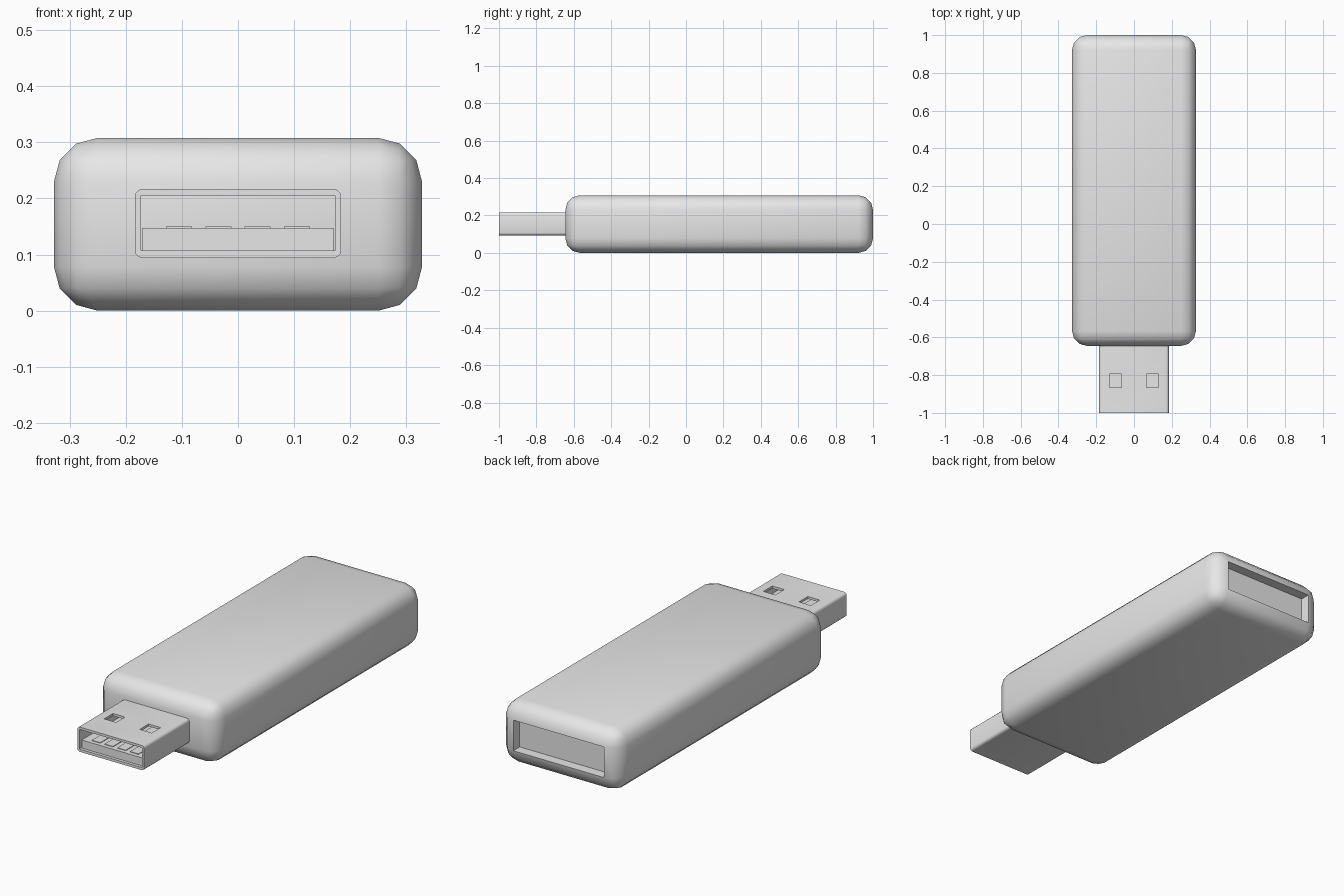
import bpy, bmesh
from mathutils import Vector

old = bpy.data.objects.get("Cube")
if old:
    bpy.data.objects.remove(old, do_unlink=True)

grey = bpy.data.materials.new("plain_grey")
grey.use_nodes = True
grey.diffuse_color = (0.8, 0.8, 0.8, 1)
grey.node_tree.nodes["Principled BSDF"].inputs["Base Color"].default_value = (0.8, 0.8, 0.8, 1)


def box(name, lo, hi, bevel=0, segments=3, along_y=False, edit=None):
    """Box between two corners, with optional rounding and a final mesh edit."""
    lo, hi = Vector(lo), Vector(hi)
    bm = bmesh.new()
    bmesh.ops.create_cube(bm, size=1)
    bmesh.ops.scale(bm, vec=hi - lo, verts=bm.verts)
    bmesh.ops.translate(bm, vec=(lo + hi) / 2, verts=bm.verts)
    if bevel:
        edges = [e for e in bm.edges if not along_y
                 or abs(e.verts[0].co.y - e.verts[1].co.y) > 1e-4]
        bmesh.ops.bevel(bm, geom=edges, offset=bevel, offset_type='OFFSET',
                        segments=segments, profile=0.5, affect='EDGES')
    if edit:
        edit(bm)
    bmesh.ops.recalc_face_normals(bm, faces=bm.faces)
    mesh = bpy.data.meshes.new(name)
    bm.to_mesh(mesh)
    bm.free()
    mesh.materials.append(grey)
    obj = bpy.data.objects.new(name, mesh)
    bpy.context.collection.objects.link(obj)
    return obj


def activate(obj):
    bpy.ops.object.select_all(action='DESELECT')
    obj.select_set(True)
    bpy.context.view_layer.objects.active = obj


def smooth(obj):
    activate(obj)
    bpy.ops.object.shade_smooth_by_angle(angle=0.87)


def cut(target, cutter):
    mod = target.modifiers.new("cut", 'BOOLEAN')
    mod.operation = 'DIFFERENCE'
    mod.solver = 'EXACT'
    mod.object = cutter
    activate(target)
    bpy.ops.object.modifier_apply(modifier=mod.name)
    bpy.data.objects.remove(cutter, do_unlink=True)


def rear_pocket(bm):
    """Sink the flat rear face into the body."""
    bm.normal_update()
    rear = max(bm.faces, key=lambda f: f.calc_center_median().y)
    new = bmesh.ops.extrude_face_region(bm, geom=[rear])["geom"]
    verts = [v for v in new if isinstance(v, bmesh.types.BMVert)]
    bmesh.ops.translate(bm, vec=(0, -0.05, 0), verts=verts)
    if rear.is_valid:
        bmesh.ops.delete(bm, geom=[rear], context='FACES_ONLY')


# Rounded casing with a shallow rear pocket
body = box("body", (-0.328, -0.645, 0), (0.328, 1, 0.308), bevel=0.078, edit=rear_pocket)
smooth(body)

# Hollow metal plug sleeve with two square windows on top
sleeve = box("plug_sleeve", (-0.184, -1, 0.094), (0.184, -0.63, 0.217),
             bevel=0.014, along_y=True)
cut(sleeve, box("cavity", (-0.173, -1.1, 0.107), (0.173, -0.6, 0.205)))
for x in (-0.098, 0.098):
    cut(sleeve, box("window", (x - 0.033, -0.865, 0.16), (x + 0.033, -0.795, 0.3)))
smooth(sleeve)

# Tongue and its four contacts
box("tongue", (-0.17, -0.985, 0.107), (0.17, -0.63, 0.147))
for i in range(4):
    x = (i - 1.5) * 0.07
    box(f"contact_{i + 1}", (x - 0.023, -0.965, 0.145), (x + 0.023, -0.68, 0.15))
